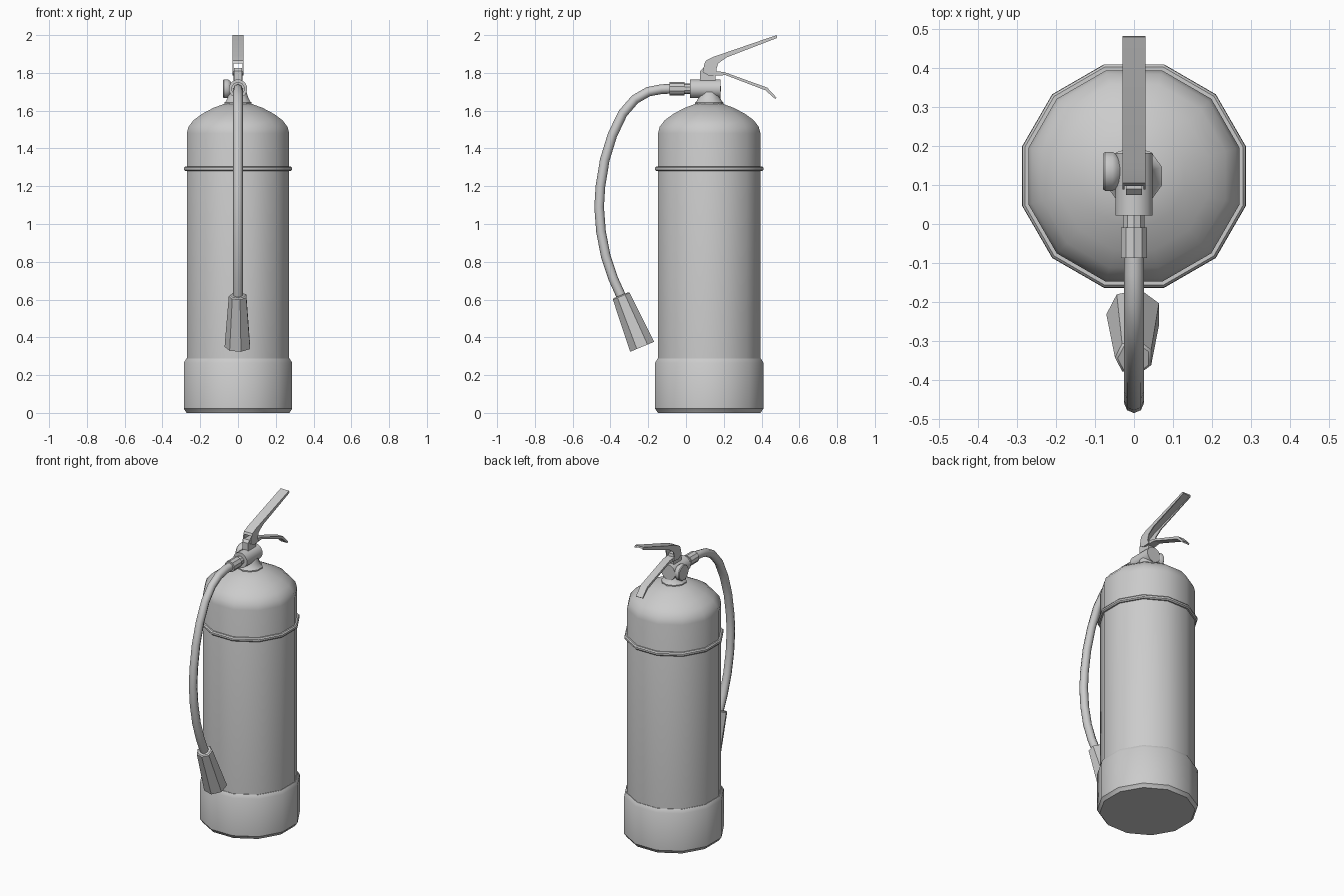
import bpy, bmesh, math
from mathutils import Vector

if "Cube" in bpy.data.objects:
    bpy.data.objects.remove(bpy.data.objects["Cube"])

CY = 0.123  # y of the cylinder axis


def finish(name, bm, angle=35):
    bmesh.ops.recalc_face_normals(bm, faces=bm.faces)
    me = bpy.data.meshes.new(name)
    bm.to_mesh(me)
    bm.free()
    ob = bpy.data.objects.new(name, me)
    bpy.context.collection.objects.link(ob)
    bpy.ops.object.select_all(action='DESELECT')
    ob.select_set(True)
    bpy.context.view_layer.objects.active = ob
    bpy.ops.object.shade_smooth_by_angle(angle=math.radians(angle))
    return ob


def lathe(name, profile, sides, origin, axis=(0, 0, 1), flat=True):
    """Spin (radius, height) points round an axis; flat=True reads radii as face distances."""
    k = 1 / math.cos(math.pi / sides) if flat else 1
    q = Vector((0, 0, 1)).rotation_difference(Vector(axis))
    bm = bmesh.new()
    rings = []
    for r, h in profile:
        rings.append([bm.verts.new(Vector(origin) + q @ Vector((
            r * k * math.cos(2 * math.pi * (i + .5) / sides),
            r * k * math.sin(2 * math.pi * (i + .5) / sides), h))) for i in range(sides)])
    for a, b in zip(rings, rings[1:]):
        for i in range(sides):
            j = (i + 1) % sides
            bm.faces.new((a[i], a[j], b[j], b[i]))
    bm.faces.new(rings[0])
    bm.faces.new(rings[-1])
    return finish(name, bm)


def plate(name, outline, x0, x1):
    """Extrude a (y, z) outline across x."""
    bm = bmesh.new()
    f = bm.faces.new([bm.verts.new((x0, y, z)) for y, z in outline])
    ext = bmesh.ops.extrude_face_region(bm, geom=[f])
    for v in ext['geom']:
        if isinstance(v, bmesh.types.BMVert):
            v.co.x = x1
    return finish(name, bm, 20)


# Tank: recessed base, skirt, body, band and dome
lathe("tank", [(.06, .03), (.06, .003), (.272, .003), (.287, .022), (.287, .265), (.274, .287),
               (.271, .287), (.271, 1.48), (.262, 1.515), (.235, 1.55), (.19, 1.583),
               (.13, 1.615), (.07, 1.637)], 12, (0, CY, 0))
lathe("base_rim", [(.06, 0), (.272, 0), (.28, .012), (.06, .012)], 12, (0, CY, 0)).hide_render = False
lathe("band", [(.268, 1.28), (.28, 1.28), (.286, 1.287), (.286, 1.298), (.28, 1.305), (.268, 1.305)],
      12, (0, CY, 0))

# Neck and valve body
lathe("neck", [(.072, 1.62), (.072, 1.643), (.064, 1.65), (.052, 1.675), (.045, 1.70), (.04, 1.72)],
      10, (0, CY, 0))
lathe("valve_body", [(.048, 0), (.048, .16)], 12, (0, .022, 1.716), (0, 1, 0))
lathe("valve_stub", [(.027, 0), (.027, .05)], 10, (0, -.02, 1.716), (0, 1, 0))
lathe("hose_collar", [(.034, 0), (.034, .078)], 10, (0, -.087, 1.716), (0, 1, 0))

# Pressure gauge on the left side
lathe("gauge", [(.02, 0), (.025, .03), (.043, .043), (.05, .055), (.05, .074), (.046, .079)],
      12, (0, .135, 1.716), (-1, 0, 0))

# Hose
path = [(-.07, 1.716), (-.13, 1.714), (-.20, 1.70), (-.27, 1.66), (-.335, 1.585), (-.39, 1.47),
        (-.43, 1.34), (-.453, 1.20), (-.46, 1.09), (-.45, .96), (-.425, .83), (-.385, .71), (-.335, .60)]
cu = bpy.data.curves.new("hose", 'CURVE')
cu.dimensions = '3D'
cu.bevel_depth = .0255
cu.bevel_resolution = 2
cu.use_fill_caps = True
sp = cu.splines.new('POLY')
sp.points.add(len(path) - 1)
for p, (y, z) in zip(sp.points, path):
    p.co = (0, y, z, 1)
hose = bpy.data.objects.new("hose", cu)
bpy.context.collection.objects.link(hose)
bpy.ops.object.select_all(action='DESELECT')
hose.select_set(True)
bpy.context.view_layer.objects.active = hose
bpy.ops.object.convert(target='MESH')
bpy.ops.object.shade_smooth_by_angle(angle=math.radians(50))

# Discharge horn
a, b = Vector((0, -.345, .623)), Vector((0, -.232, .35))
lathe("nozzle", [(.042, 0), (.049, .006), (.071, (b - a).length)], 7, a, (b - a).normalized(), False)

# Handle post and levers
plate("handle_post", [(.075, 1.755), (.155, 1.755), (.155, 1.80), (.15, 1.825), (.09, 1.825), (.075, 1.81)],
      -.02, .02)
plate("upper_lever_top", [(.098, 1.85), (.105, 1.865), (.145, 1.885), (.48, 2.0), (.483, 1.99),
                          (.15, 1.876), (.11, 1.855)], -.03, .03)
plate("lower_lever", [(.13, 1.785), (.13, 1.81), (.20, 1.805), (.43, 1.722), (.48, 1.668), (.472, 1.662),
                      (.42, 1.708), (.21, 1.788)], -.024, .024)
for name, s in (("left", -1), ("right", 1)):
    plate("upper_lever_side_" + name,
          [(.088, 1.805), (.098, 1.85), (.105, 1.865), (.145, 1.885), (.48, 2.0), (.483, 1.985),
           (.215, 1.882), (.17, 1.85), (.16, 1.815), (.17, 1.79), (.12, 1.785)], s * .024, s * .03)
